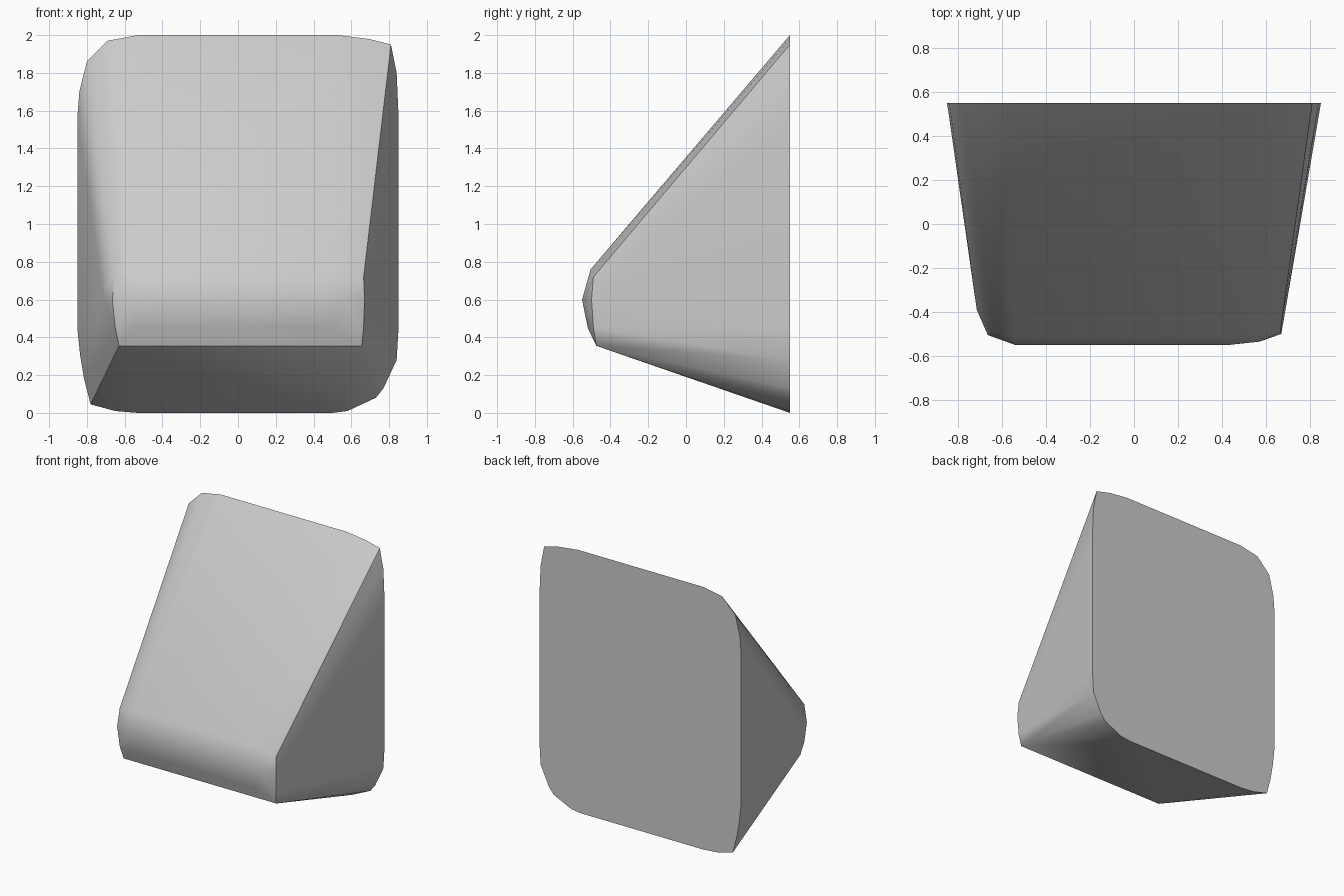
import bpy
import bmesh
import math

cube = bpy.data.objects.get("Cube")
if cube:
    bpy.data.objects.remove(cube, do_unlink=True)

# Flat back outline (x, z), with unequal rounded corners
back = [(-0.53, 2.0), (-0.69, 1.97), (-0.8, 1.86), (-0.84, 1.7), (-0.85, 1.57),
        (-0.85, 0.44), (-0.835, 0.3), (-0.815, 0.18), (-0.78, 0.045),
        (-0.65, 0.01), (-0.53, 0.0), (0.5, 0.0), (0.58, 0.01), (0.73, 0.08),
        (0.77, 0.13), (0.84, 0.28), (0.85, 0.45), (0.85, 1.57), (0.84, 1.8),
        (0.81, 1.95), (0.69, 1.98), (0.53, 2.0)]

# Rounded nose: left end x, right end x, y, z
nose_rows = [(-0.54, 0.5, -0.505, 0.76), (-0.54, 0.43, -0.55, 0.6),
             (-0.54, 0.5, -0.52, 0.45), (-0.63, 0.655, -0.475, 0.355)]
# Softened nose ends
nose_ends = [(-0.65, -0.495, 0.74), (-0.665, -0.505, 0.6), (-0.65, -0.495, 0.45),
             (-0.715, -0.39, 0.62), (0.665, -0.49, 0.72), (0.67, -0.5, 0.6),
             (0.665, -0.49, 0.45), (0.57, -0.535, 0.6)]

points = [(x, 0.55, z) for x, z in back] + nose_ends
for left, right, y, z in nose_rows:
    points += [(left, y, z), (right, y, z)]

# Wedge body wrapped tightly around the outline and the nose
bm = bmesh.new()
for p in points:
    bm.verts.new(p)
hull = bmesh.ops.convex_hull(bm, input=bm.verts)
loose = {g for key in ("geom_interior", "geom_unused") for g in hull[key]
         if isinstance(g, bmesh.types.BMVert)}
bmesh.ops.delete(bm, geom=list(loose), context='VERTS')
bmesh.ops.dissolve_limit(bm, angle_limit=math.radians(0.5),
                         verts=bm.verts, edges=bm.edges)
bmesh.ops.recalc_face_normals(bm, faces=bm.faces)
mesh = bpy.data.meshes.new("wedge_body")
bm.to_mesh(mesh)
bm.free()
body = bpy.data.objects.new("wedge_body", mesh)
bpy.context.collection.objects.link(body)

# Plain grey
grey = bpy.data.materials.new("light_grey")
grey.use_nodes = True
colour = (0.6, 0.6, 0.6, 1.0)
grey.diffuse_color = colour
grey.node_tree.nodes["Principled BSDF"].inputs["Base Color"].default_value = colour
mesh.materials.append(grey)

# Soft shading with crisp long edges
bpy.ops.object.select_all(action='DESELECT')
body.select_set(True)
bpy.context.view_layer.objects.active = body
bpy.ops.object.shade_smooth_by_angle(angle=math.radians(40))
